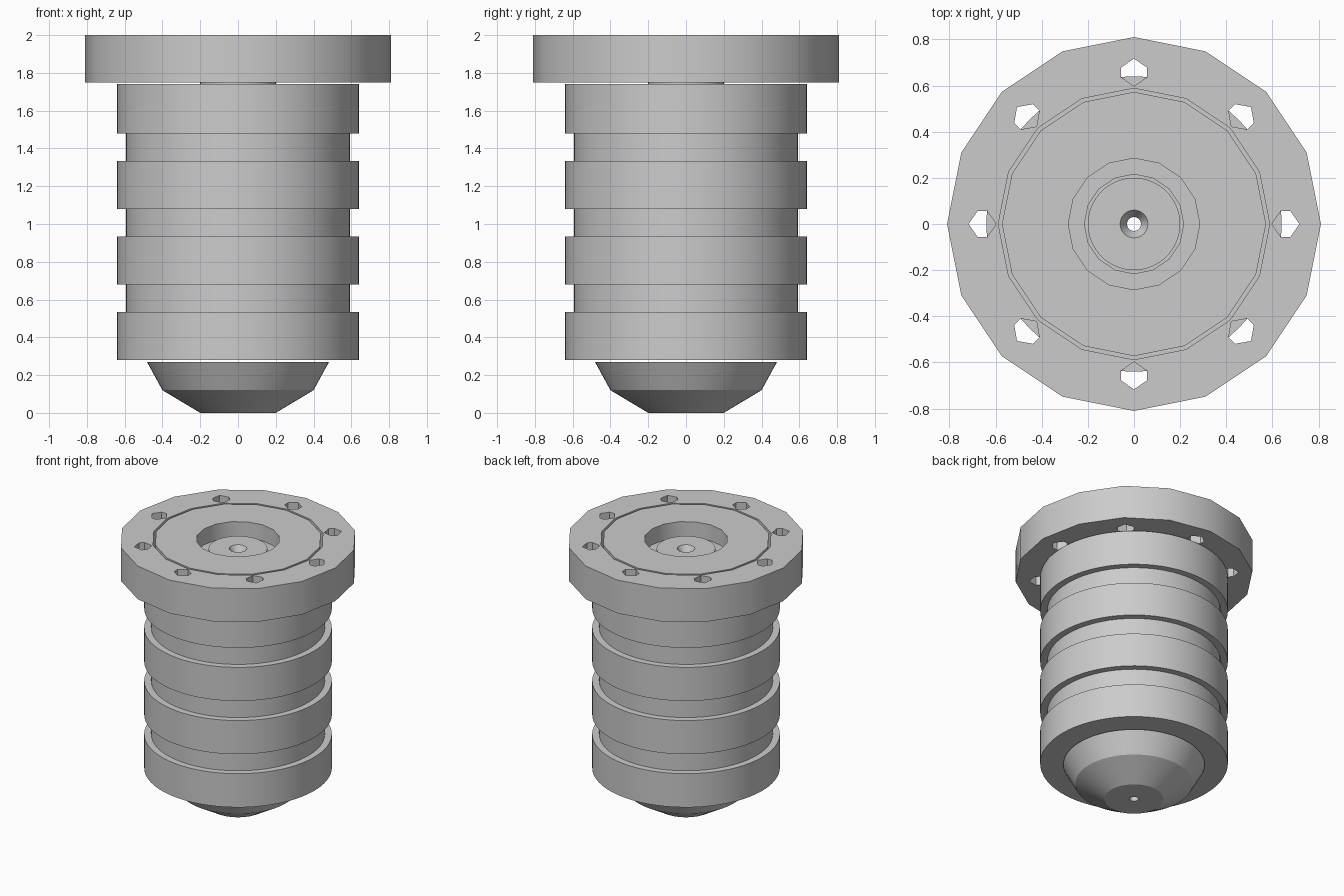
import bpy, bmesh, math
from mathutils import Matrix, Vector

if "Cube" in bpy.data.objects:
    bpy.data.objects.remove(bpy.data.objects["Cube"], do_unlink=True)

grey = bpy.data.materials.new("machined_grey")
colour = (0.6, 0.6, 0.6, 1)
grey.diffuse_color = colour
grey.use_nodes = True
grey.node_tree.nodes["Principled BSDF"].inputs["Base Color"].default_value = colour


def finish(name, bm):
    bmesh.ops.recalc_face_normals(bm, faces=bm.faces)
    mesh = bpy.data.meshes.new(name)
    bm.to_mesh(mesh)
    bm.free()
    mesh.materials.append(grey)
    obj = bpy.data.objects.new(name, mesh)
    bpy.context.collection.objects.link(obj)
    return obj


def select(obj):
    bpy.ops.object.select_all(action='DESELECT')
    obj.select_set(True)
    bpy.context.view_layer.objects.active = obj


def lathe(name, profile, sides):
    """Turn a closed (radius, height) outline around z."""
    bm = bmesh.new()
    rings = []
    for i in range(sides):
        a = math.tau * i / sides
        rings.append([bm.verts.new((r * math.cos(a), r * math.sin(a), z))
                      for r, z in profile])
    n = len(profile)
    for i in range(sides):
        p, q = rings[i], rings[(i + 1) % sides]
        for j in range(n):
            k = (j + 1) % n
            bm.faces.new((p[j], q[j], q[k], p[k]))
    return finish(name, bm)


def smooth(obj):
    select(obj)
    bpy.ops.object.shade_smooth_by_angle(angle=math.radians(28))


BORE = 0.03

# Flange: faceted ring around the top plate
flange = lathe("flange", [(0.588, 1.75), (0.81, 1.75), (0.81, 2), (0.588, 2)], 16)

# Eight six-sided bolt holes cut through the flange
bm = bmesh.new()
outline = [(0.06, 0), (0.02, 0.057), (-0.02, 0.057),
           (-0.06, 0), (-0.02, -0.057), (0.02, -0.057)]
for i in range(8):
    turn = Matrix.Rotation(math.tau * i / 8, 4, 'Z')
    face = bm.faces.new([bm.verts.new(turn @ Vector((0.657 + x, y, 1.6)))
                         for x, y in outline])
    ext = bmesh.ops.extrude_face_region(bm, geom=[face])
    bmesh.ops.translate(bm, vec=(0, 0, 0.6),
                        verts=[v for v in ext["geom"] if isinstance(v, bmesh.types.BMVert)])
cutter = finish("bolt_hole_cutter", bm)
cutter.hide_render = True
mod = flange.modifiers.new("bolt_holes", 'BOOLEAN')
mod.operation = 'DIFFERENCE'
mod.solver = 'EXACT'
mod.object = cutter
select(flange)
bpy.ops.object.modifier_apply(modifier=mod.name)
bpy.data.objects.remove(cutter, do_unlink=True)

# Top plate with a stepped centre recess
plate = lathe("top_plate", [(0.215, 1.75), (0.572, 1.75), (0.572, 2), (0.285, 2),
                            (0.285, 1.88), (0.215, 1.88)], 16)

# Centre post with a countersunk bore
post = lathe("centre_post", [(BORE, 1.7), (0.2, 1.7), (0.2, 1.93), (0.06, 1.93),
                             (BORE, 1.88)], 64)

# Ribbed barrel: four wide bands with narrower necks between them
outer = []
for i in range(4):
    low = 0.28 + 0.4 * i
    high = 1.742 if i == 3 else low + 0.253
    outer += [(0.64, low), (0.64, high)]
    if i < 3:
        outer += [(0.592, high), (0.592, low + 0.4)]
barrel = lathe("barrel", [(BORE, 0.28)] + outer + [(BORE, 1.742)], 64)

# Tapered tip
tip = lathe("tip", [(BORE, 0), (0.2, 0), (0.4, 0.12), (0.482, 0.27), (BORE, 0.27)], 64)

for part in (flange, plate, post, barrel, tip):
    smooth(part)
